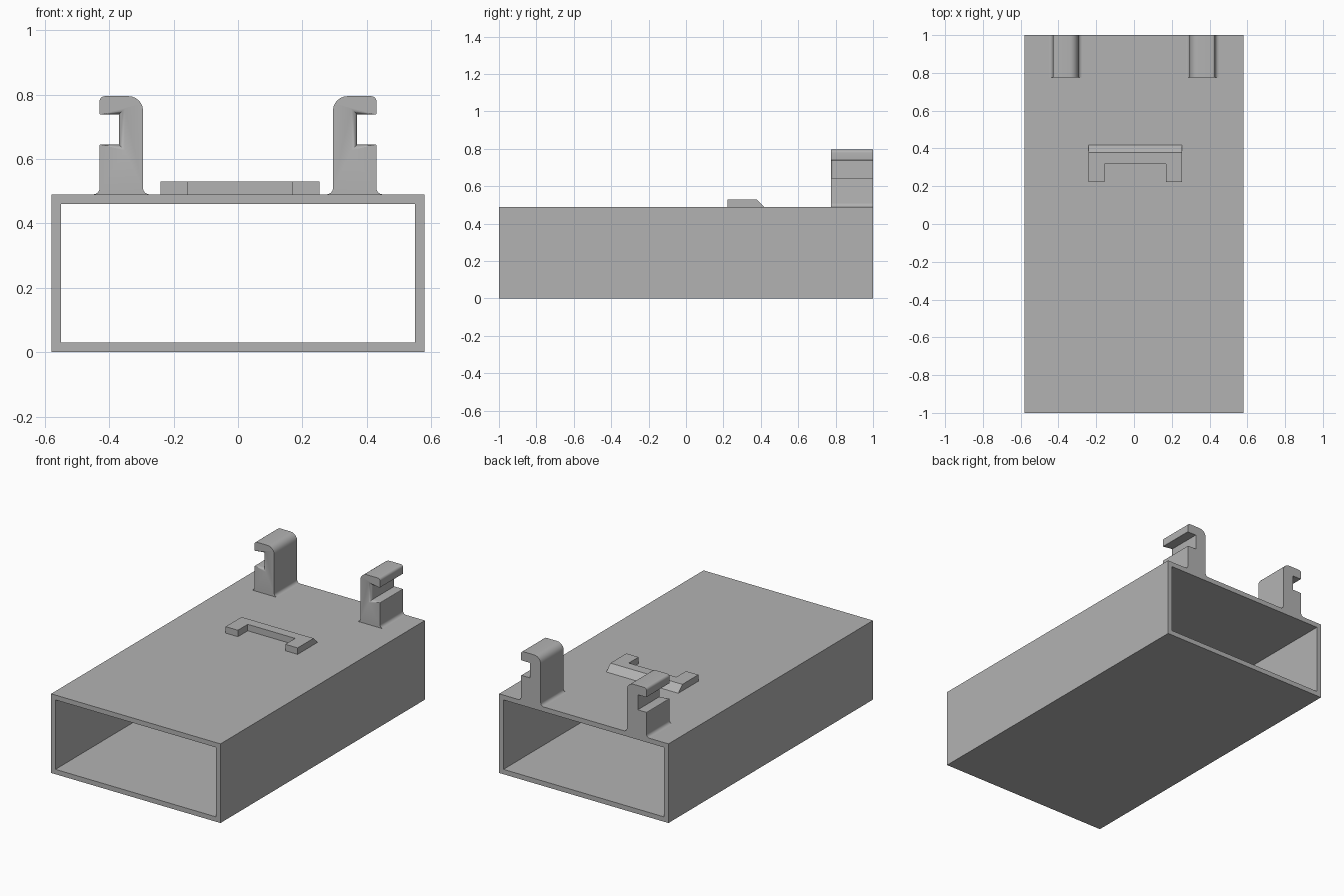
import bpy, bmesh, math
from mathutils import Vector

if "Cube" in bpy.data.objects:
    bpy.data.objects.remove(bpy.data.objects["Cube"], do_unlink=True)

gray = bpy.data.materials.new("plain gray")
gray.use_nodes = True
gray.diffuse_color = (0.45, 0.45, 0.45, 1)
gray.node_tree.nodes["Principled BSDF"].inputs["Base Color"].default_value = gray.diffuse_color

TOP = 0.49      # top of the sleeve
WALL = 0.03
BACK = 1.0


def rounded(corners, steps=6):
    """Turn (x, z, radius) corners into a 2D outline with arcs."""
    out = []
    for i, (x, z, r) in enumerate(corners):
        p = Vector((x, z))
        if r == 0:
            out.append(p)
            continue
        a = (Vector(corners[i - 1][:2]) - p).normalized()
        b = (Vector(corners[(i + 1) % len(corners)][:2]) - p).normalized()
        centre = p + (a + b) * r          # right-angled corners only
        for k in range(steps + 1):
            t = k / steps * math.pi / 2
            out.append(centre - b * r * math.cos(t) - a * r * math.sin(t))
    return out


def finish(bm, name, smooth=False):
    bmesh.ops.recalc_face_normals(bm, faces=bm.faces[:])
    mesh = bpy.data.meshes.new(name)
    bm.to_mesh(mesh)
    bm.free()
    mesh.materials.append(gray)
    obj = bpy.data.objects.new(name, mesh)
    bpy.context.collection.objects.link(obj)
    if smooth:
        bpy.ops.object.select_all(action="DESELECT")
        obj.select_set(True)
        bpy.context.view_layer.objects.active = obj
        bpy.ops.object.shade_smooth_by_angle(angle=math.radians(35))
    return obj


def extrude(bm, points, offset):
    face = bm.faces.new([bm.verts.new(p) for p in points])
    new = bmesh.ops.extrude_face_region(bm, geom=[face])["geom"]
    bmesh.ops.translate(bm, vec=offset, verts=[v for v in new if isinstance(v, bmesh.types.BMVert)])


# Sleeve: rectangular tube open at both ends
bm = bmesh.new()
rings = []
for y in (-BACK, BACK):
    for inset in (0, WALL):
        x = 0.58 - inset
        rings.append([bm.verts.new((sx * x, y, z)) for sx, z in
                      ((-1, inset), (1, inset), (1, TOP - inset), (-1, TOP - inset))])
front_out, front_in, back_out, back_in = rings
for a, b in ((front_out, front_in), (back_out, back_in), (front_out, back_out), (front_in, back_in)):
    for i in range(4):
        j = (i + 1) % 4
        bm.faces.new((a[i], a[j], b[j], b[i]))
finish(bm, "sleeve")

# Hooks: C-shaped clips opening outward, with the slot mouth eased at the front
IN, OUT, SLOT = 0.295, 0.43, 0.37
SLOT_LOW, SLOT_HIGH, HOOK_TOP, FLARE = 0.645, 0.738, 0.795, 0.02
HOOK_FRONT = 0.775
outline = rounded([
    (OUT + FLARE, TOP, 0), (OUT, TOP, FLARE), (OUT, SLOT_LOW, 0.004),
    (SLOT, SLOT_LOW, 0), (SLOT, SLOT_HIGH, 0), (OUT, SLOT_HIGH, 0.004),
    (OUT, HOOK_TOP, 0.016), (IN, HOOK_TOP, 0.045), (IN, TOP, FLARE), (IN - FLARE, TOP, 0)])


def in_slot_mouth(edge):
    for v in edge.verts:
        x, y, z = v.co
        if abs(y - HOOK_FRONT) > 1e-4 or x > OUT - 0.003:
            return False
        if min(abs(z - SLOT_LOW), abs(z - SLOT_HIGH)) > 1e-4:
            return False
    return True


for side, name in ((1, "left_hook"), (-1, "right_hook")):
    bm = bmesh.new()
    extrude(bm, [(p.x, HOOK_FRONT, p.y) for p in outline], (0, BACK - HOOK_FRONT, 0))
    bmesh.ops.recalc_face_normals(bm, faces=bm.faces[:])
    bmesh.ops.bevel(bm, geom=[e for e in bm.edges if in_slot_mouth(e)], offset=0.018,
                    segments=4, profile=0.5, affect="EDGES", clamp_overlap=False)
    for v in bm.verts:
        v.co.x *= side
    finish(bm, name, smooth=True)

# Catch: low U-shaped stop with a ramp along its back
L, R, LEG = -0.24, 0.253, 0.084
CATCH_FRONT, BAR_FRONT, CATCH_BACK, HEIGHT = 0.222, 0.318, 0.418, 0.04
bm = bmesh.new()
plan = [(L, CATCH_FRONT), (L + LEG, CATCH_FRONT), (L + LEG, BAR_FRONT), (R - LEG, BAR_FRONT),
        (R - LEG, CATCH_FRONT), (R, CATCH_FRONT), (R, CATCH_BACK), (L, CATCH_BACK)]
extrude(bm, [(x, y, TOP) for x, y in plan], (0, 0, HEIGHT))
for v in bm.verts:
    if v.co.z > TOP + 0.01 and v.co.y > CATCH_BACK - 0.01:
        v.co.y -= HEIGHT
finish(bm, "catch")
